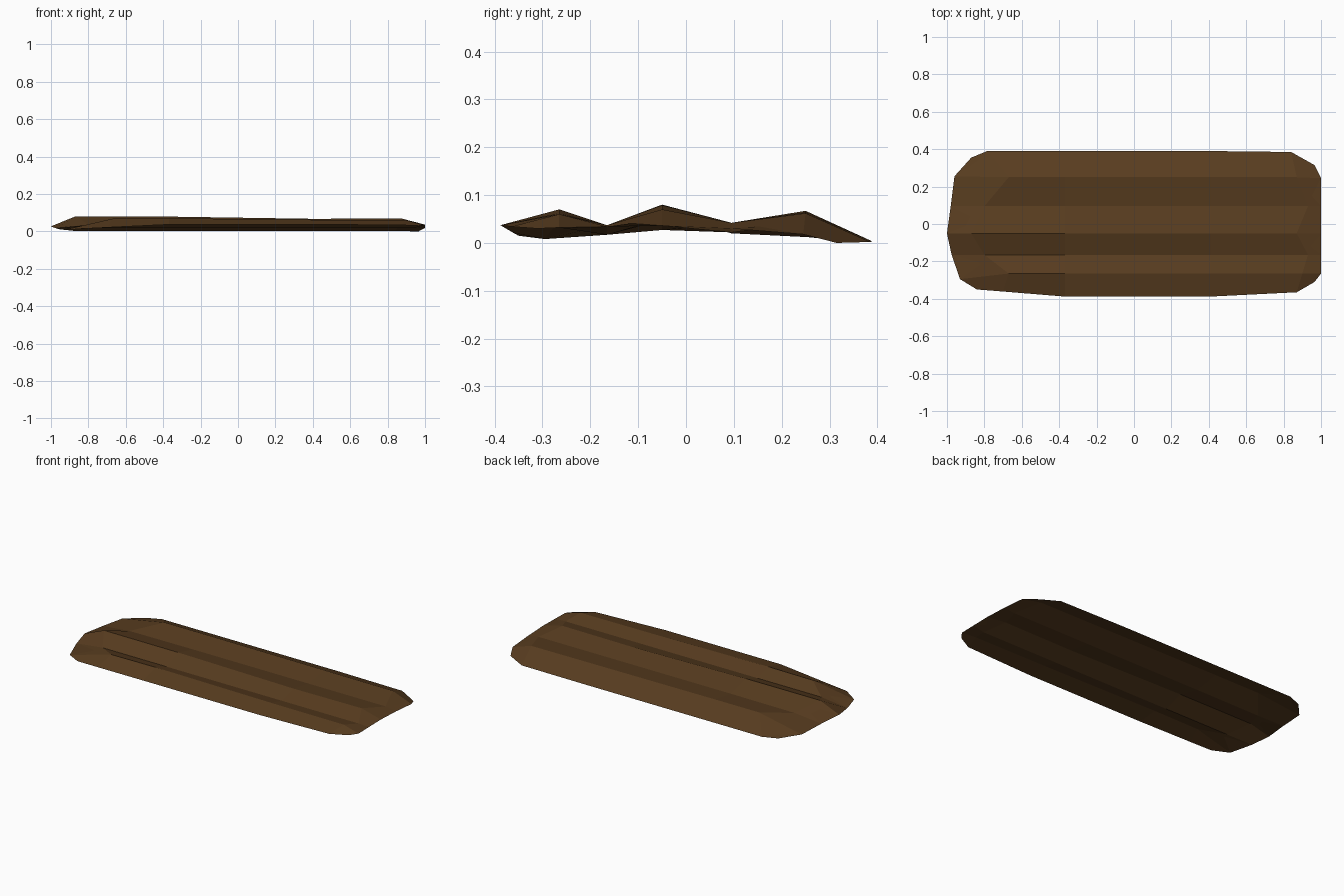
import bpy, bmesh

# one flat colour: dark bark brown
bark = bpy.data.materials.new("bark brown")
bark.diffuse_color = (0.098, 0.046, 0.014, 1)

THICK = 0.02  # the slab is a thin corrugated sheet

# lengthwise ridges and valleys, front to back:
# y, left inner x, right inner x, top heights at 4 columns
rows = [
    (-0.265, -0.67, 0.90, (0.068, 0.070, 0.062, 0.060)),
    (-0.165, -0.80, 0.93, (0.037, 0.037, 0.037, 0.037)),
    (-0.050, -0.87, 0.87, (0.080, 0.079, 0.067, 0.070)),
    (0.095, -0.80, 0.93, (0.040, 0.042, 0.042, 0.042)),
    (0.250, -0.67, 0.87, (0.067, 0.067, 0.064, 0.062)),
]
# thin rim at both ends of each row (x, y, z)
left = [(-0.93, -0.295, 0.008), (-0.975, -0.165, 0.017), (-1, -0.05, 0.027),
        (-0.98, 0.095, 0.022), (-0.96, 0.255, 0.012)]
right = [(1, -0.265, 0.032), (1, -0.165, 0.034), (1, -0.05, 0.036),
         (1, 0.095, 0.030), (1, 0.245, 0.018)]
# long front and back rims
front = [(-0.84, -0.35, 0.015), (-0.70, -0.361, 0.021), (-0.37, -0.388, 0.037),
         (0.41, -0.388, 0.037), (0.87, -0.365, 0.034), (0.965, -0.31, 0.030)]
back = [(-0.87, 0.355, 0.002), (-0.785, 0.39, 0.003), (-0.37, 0.39, 0.003),
        (0.41, 0.39, 0.003), (0.84, 0.385, 0.002), (0.965, 0.315, 0.0)]

bm = bmesh.new()
rim_front = [bm.verts.new(p) for p in front]
rim_back = [bm.verts.new(p) for p in back]
rim_l = [bm.verts.new(p) for p in left]
rim_r = [bm.verts.new(p) for p in right]


def skin(is_top):
    """Grid of faces spanning the shared rim, for the ridged top or the underside."""
    grid = [rim_front]
    for i, (y, xa, xb, tops) in enumerate(rows):
        inner = [bm.verts.new((x, y, t if is_top else t - THICK))
                 for x, t in zip((xa, -0.37, 0.41, xb), tops)]
        grid.append([rim_l[i]] + inner + [rim_r[i]])
    grid.append(rim_back)
    for a, b in zip(grid, grid[1:]):
        for j in range(5):
            q = [a[j], a[j + 1], b[j + 1], b[j]]
            bm.faces.new(q if is_top else q[::-1])


skin(True)
skin(False)
bmesh.ops.recalc_face_normals(bm, faces=bm.faces)
mesh = bpy.data.meshes.new("bark_slab")
bm.to_mesh(mesh)
bm.free()
mesh.materials.append(bark)
bpy.context.collection.objects.link(bpy.data.objects.new("bark_slab", mesh))
